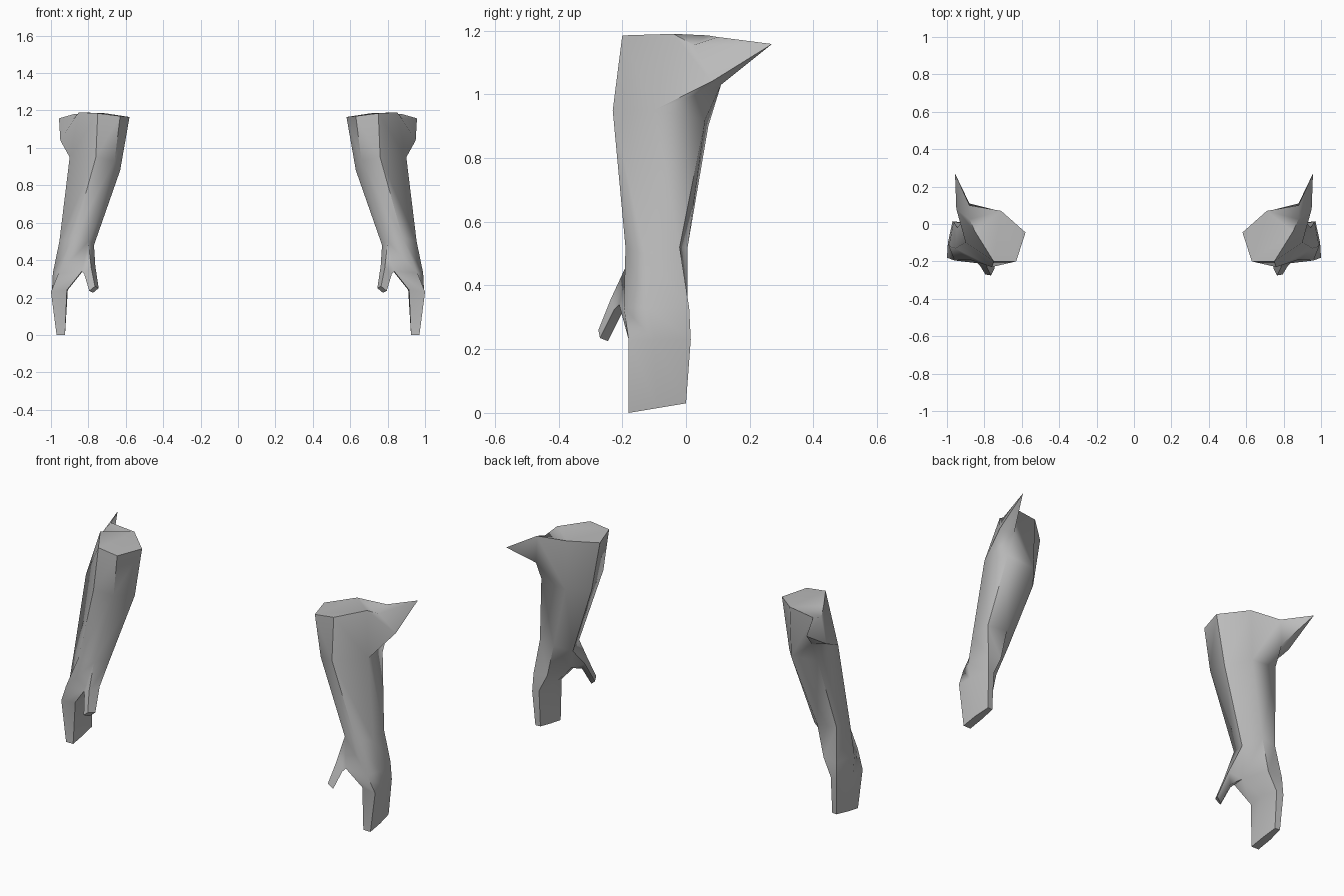
import bpy, bmesh
from mathutils import Vector

if "Cube" in bpy.data.objects:
    bpy.data.objects.remove(bpy.data.objects["Cube"])

grey = bpy.data.materials.new("mid grey")
grey.diffuse_color = (0.5, 0.5, 0.5, 1)
grey.use_nodes = True
grey.node_tree.nodes["Principled BSDF"].inputs["Base Color"].default_value = grey.diffuse_color

# Cross-sections of the arm: inner, front inner, front outer, outer, back outer, back
SHOULDER = [(.58, -.045, 1.165), (.63, -.2, 1.17), (.75, -.2, 1.185),
            (.85, -.04, 1.19), (.88, .025, 1.155), (.71, .07, 1.185)]
FOREARM = [(.63, -.04, .88), (.66, -.19, .93), (.76, -.23, .95),
           (.90, -.1, .95), (.88, .06, .92), (.72, .07, .90)]
WRIST = [(.77, -.07, .48), (.80, -.17, .5), (.88, -.19, .52),
         (.955, -.13, .5), (.945, -.02, .52), (.84, .005, .52)]
PALM = [(.83, -.14, .34), (.835, -.21, .34), (.96, -.195, .33),
        (.99, -.12, .33), (.965, .01, .33), (.88, .005, .34)]
KNUCKLES = [(.91, -.09, .24), (.915, -.175, .24), (1.0, -.18, .23),
            (.995, -.1, .23), (.97, .015, .23), (.93, .01, .24)]
FINGERTIPS = [(.925, -.09, .015), (.925, -.18, 0), (.97, -.18, 0),
              (.97, -.09, .015), (.96, 0, .03), (.93, -.003, .03)]
# Thumb sections
THUMB_MID = [(.763, -.17, .37), (.785, -.235, .36), (.822, -.225, .325), (.80, -.195, .325)]
THUMB_TIP = [(.745, -.235, .25), (.765, -.275, .26), (.795, -.27, .235), (.775, -.245, .225)]
# Elbow fin
FIN = [(.95, .08, 1.04), (.88, .11, 1.03), (.88, .1, 1.18), (.957, .27, 1.158)]


def build_arm(name, side):
    bm = bmesh.new()

    def ring(points):
        return [bm.verts.new((x * side, y, z)) for x, y, z in points]

    def bridge(upper, lower, skip=()):
        n = len(upper)
        for i in range(n):
            if i not in skip:
                j = (i + 1) % n
                bm.faces.new((upper[i], lower[i], lower[j], upper[j]))

    top, fore, wrist, palm, knuckle, tips = map(
        ring, (SHOULDER, FOREARM, WRIST, PALM, KNUCKLES, FINGERTIPS))

    # Arm and hand, leaving holes for the fin and the thumb
    bridge(top, fore, skip=(3, 4))
    bridge(fore, wrist)
    bridge(wrist, palm, skip=(0,))
    bridge(palm, knuckle)
    bridge(knuckle, tips)
    bm.faces.new(tips)
    a, b, c, d, notch, f = top
    bm.faces.new((a, b, c, d, f))

    # Thumb
    root = [wrist[0], wrist[1], palm[1], palm[0]]
    mid, end = ring(THUMB_MID), ring(THUMB_TIP)
    bridge(root, mid)
    bridge(mid, end)
    bm.faces.new(end)

    # Pointed elbow fin
    outer, under, ridge, point = ring(FIN)
    for face in ((d, notch, f), (f, notch, ridge), (notch, point, ridge),
                 (d, fore[3], outer, notch), (notch, outer, point),
                 (outer, under, point), (under, ridge, point),
                 (fore[3], fore[4], under, outer), (fore[4], fore[5], under),
                 (fore[5], f, ridge, under)):
        bm.faces.new(face)

    bmesh.ops.recalc_face_normals(bm, faces=bm.faces)
    mesh = bpy.data.meshes.new(name)
    bm.to_mesh(mesh)
    bm.free()
    mesh.materials.append(grey)
    obj = bpy.data.objects.new(name, mesh)
    bpy.context.collection.objects.link(obj)
    return obj


arms = [build_arm("right_arm", 1), build_arm("left_arm", -1)]

# Soft shading with crisp rims
for arm in arms:
    bpy.ops.object.select_all(action='DESELECT')
    arm.select_set(True)
    bpy.context.view_layer.objects.active = arm
    bpy.ops.object.shade_smooth_by_angle(angle=1.05)
